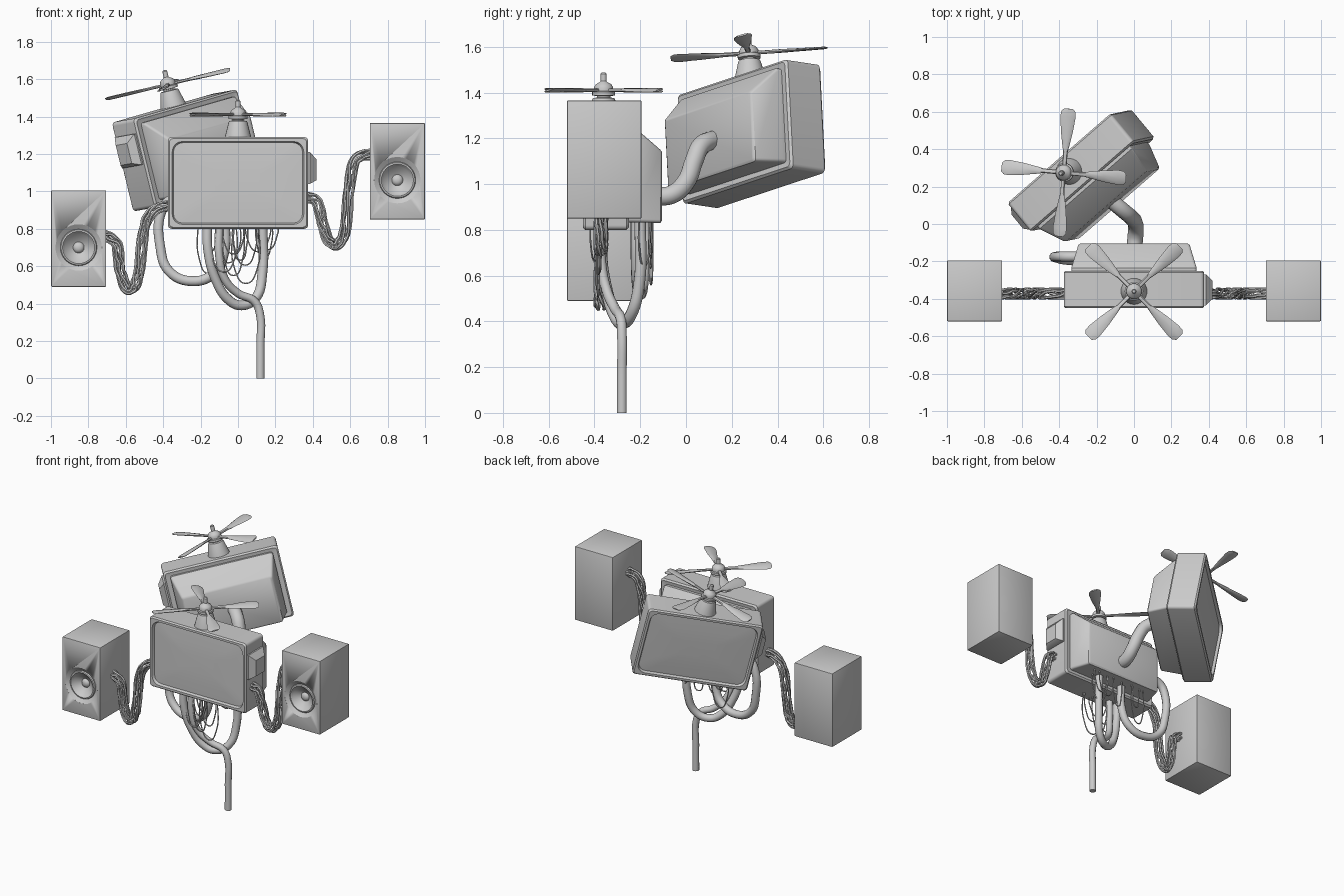
import bpy, bmesh, math, random
from mathutils import Vector, Matrix

if "Cube" in bpy.data.objects:
    bpy.data.objects.remove(bpy.data.objects["Cube"])

random.seed(4)


def finish(name, bm, smooth=35):
    bmesh.ops.recalc_face_normals(bm, faces=bm.faces)
    me = bpy.data.meshes.new(name)
    bm.to_mesh(me)
    bm.free()
    ob = bpy.data.objects.new(name, me)
    bpy.context.collection.objects.link(ob)
    activate(ob)
    bpy.ops.object.shade_smooth_by_angle(angle=math.radians(smooth))
    return ob


def activate(ob):
    bpy.ops.object.select_all(action='DESELECT')
    ob.select_set(True)
    bpy.context.view_layer.objects.active = ob


def skin(bm, rings, caps=True):
    rings = [[bm.verts.new(p) for p in r] for r in rings]
    n = len(rings[0])
    for a, b in zip(rings, rings[1:]):
        for i in range(n):
            bm.faces.new((a[i], a[(i + 1) % n], b[(i + 1) % n], b[i]))
    if caps:
        bm.faces.new(rings[0])
        bm.faces.new(rings[-1])


def rounded(w, h, r, y, zc):
    """Rounded rectangle in the xz plane; w and h are half sizes."""
    pts = []
    for k, (sx, sz) in enumerate([(1, 1), (-1, 1), (-1, -1), (1, -1)]):
        for j in range(5):
            a = math.pi / 2 * (k + j / 4)
            pts.append((sx * (w - r) + r * math.cos(a), y, zc + sz * (h - r) + r * math.sin(a)))
    return pts


def loft(name, loops):
    bm = bmesh.new()
    skin(bm, [rounded(*l) for l in loops])
    return finish(name, bm)


def lathe(name, profile, mat, n=32):
    bm = bmesh.new()
    skin(bm, [[mat @ Vector((r * math.cos(math.tau * i / n), r * math.sin(math.tau * i / n), z))
               for i in range(n)] for r, z in profile])
    return finish(name, bm)


def box(name, lo, hi, bevel=0.006):
    bm = bmesh.new()
    size, mid = Vector(hi) - Vector(lo), (Vector(hi) + Vector(lo)) / 2
    bmesh.ops.create_cube(bm, size=1, matrix=Matrix.Translation(mid) @ Matrix.Diagonal((*size, 1)))
    bmesh.ops.bevel(bm, geom=bm.edges[:], offset=bevel, segments=2, affect='EDGES', profile=0.5)
    return finish(name, bm)


def tubes(name, paths, radius, res=3):
    cu = bpy.data.curves.new(name, 'CURVE')
    cu.dimensions, cu.bevel_depth, cu.bevel_resolution = '3D', radius, res
    cu.resolution_u, cu.use_fill_caps = 6, True
    for path in paths:
        sp = cu.splines.new('BEZIER')
        sp.bezier_points.add(len(path) - 1)
        for bp, p in zip(sp.bezier_points, path):
            bp.co = p
            bp.handle_left_type = bp.handle_right_type = 'AUTO'
    ob = bpy.data.objects.new(name, cu)
    bpy.context.collection.objects.link(ob)
    activate(ob)
    bpy.ops.object.convert(target='MESH')
    bpy.ops.object.shade_smooth_by_angle(angle=math.radians(50))
    return ob


# Monitor casing with rounded bezel and slightly bulging recessed screen
zc = 1.045
monitor = [
    loft("monitor_frame", [
        (0.34, 0.21, 0.02, -0.255, zc), (0.365, 0.235, 0.02, -0.25, zc),
        (0.375, 0.245, 0.02, -0.26, zc), (0.375, 0.245, 0.02, -0.44, zc),
        (0.367, 0.237, 0.02, -0.45, zc), (0.352, 0.222, 0.055, -0.45, zc),
        (0.345, 0.215, 0.05, -0.432, zc), (0.25, 0.14, 0.04, -0.437, zc),
        (0.12, 0.06, 0.02, -0.439, zc)]),
    # Tapered rear housing
    loft("rear_housing", [
        (0.335, 0.212, 0.015, -0.27, 1.045), (0.335, 0.212, 0.015, -0.235, 1.045),
        (0.298, 0.160, 0.015, -0.112, 0.990), (0.288, 0.150, 0.012, -0.105, 0.990)]),
]
# Side control block
bm = bmesh.new()
skin(bm, [[(x, y0, z0), (x, y1, z0), (x, y1, z1), (x, y0, z1)] for x, y0, y1, z0, z1 in
          [(0.36, -0.435, -0.27, 1.04, 1.21), (0.385, -0.435, -0.27, 1.04, 1.21),
           (0.42, -0.40, -0.305, 1.06, 1.17)]])
monitor.append(finish("side_control", bm))

# Fan hub and mount
HUB = Vector((0, -0.36, 1.41))
monitor.append(lathe("fan_hub", [
    (0.072, -0.13), (0.068, -0.11), (0.05, -0.04), (0.047, -0.034), (0.03, -0.032), (0.03, -0.025),
    (0.05, -0.023), (0.05, -0.008), (0.042, -0.004), (0.042, 0.012), (0.034, 0.026), (0.016, 0.036),
    (0.013, 0.04), (0.013, 0.072), (0.008, 0.078)], Matrix.Translation(HUB), 24))

# Four paddle blades with a slight pitch
bm = bmesh.new()
for k in range(4):
    m = (Matrix.Translation(HUB) @ Matrix.Rotation(math.radians(45 + 90 * k), 4, 'Z')
         @ Matrix.Rotation(math.radians(12), 4, 'X'))
    skin(bm, [[m @ Vector((r, w * c, t * s)) for c, s in
               [(1, 0), (0.7, 0.8), (0, 1), (-0.7, 0.8), (-1, 0), (-0.7, -0.8), (0, -1), (0.7, -0.8)]]
              for r, w, t in [(0.03, 0.012, 0.008), (0.11, 0.012, 0.008), (0.15, 0.02, 0.008),
                              (0.22, 0.032, 0.007), (0.30, 0.041, 0.006), (0.328, 0.038, 0.006),
                              (0.343, 0.024, 0.004)]])
monitor.append(finish("fan_blades", bm))

# Second, tilted monitor facing back and left
az = Vector((-0.235, -0.05, 0.97)).normalized()
ax = Vector((-0.755, -0.656, 0))
ax.z = -(ax.x * az.x + ax.y * az.y) / az.z
ax.normalize()
rot = Matrix((ax, az.cross(ax), az)).transposed().to_4x4()
tilt = Matrix.Translation((-0.375, 0.275, 1.572)) @ rot @ Matrix.Translation(-HUB)
for ob in monitor:
    c = ob.copy()
    c.name = "rear_" + ob.name
    c.matrix_world = tilt
    bpy.context.collection.objects.link(c)

# Speakers: cabinet with a recessed driver
for side, cx, z0 in (("right", 0.852, 0.85), ("left", -0.852, 0.49)):
    cab = box(side + "_speaker", (cx - 0.147, -0.52, z0), (cx + 0.147, -0.195, z0 + 0.515), 0.004)
    face = Matrix.Translation((cx, -0.52, z0 + 0.21)) @ Matrix.Rotation(math.pi / 2, 4, 'X')
    cut = lathe("cutter", [(0.124, -0.07), (0.124, 0.02)], face)
    activate(cab)
    mod = cab.modifiers.new("recess", 'BOOLEAN')
    mod.object, mod.solver = cut, 'EXACT'
    bpy.ops.object.modifier_apply(modifier=mod.name)
    bpy.data.objects.remove(cut)
    lathe(side + "_driver", [
        (0.124, -0.065), (0.1245, 0), (0.098, -0.018), (0.094, -0.01), (0.086, -0.008), (0.079, -0.015),
        (0.074, -0.024), (0.03, -0.05), (0.026, -0.042), (0.016, -0.035), (0.005, -0.033)], face)


# Twisted cable bundles from the monitor to each speaker
def bundle(name, pts, y=-0.372, strands=6, ring=0.024):
    P = [Vector((x, y, z)) for x, z in pts]
    Q = [P[0]] + P + [P[-1]]
    line = []
    for a, b, c, d in zip(Q, Q[1:], Q[2:], Q[3:]):
        for j in range(4):
            t = j / 4
            line.append(0.5 * (2 * b + (c - a) * t + (2 * a - 5 * b + 4 * c - d) * t * t
                               + (3 * b - a - 3 * c + d) * t ** 3))
    line.append(P[-1])
    paths = []
    for s in range(strands):
        path = []
        for i, p in enumerate(line):
            tan = (line[min(i + 1, len(line) - 1)] - line[max(i - 1, 0)]).normalized()
            nrm = tan.cross(Vector((0, 1, 0)))
            ang = math.tau * s / strands + i * 0.2 + random.uniform(-0.25, 0.25)
            path.append(p + ring * (nrm * math.cos(ang) + Vector((0, 1, 0)) * math.sin(ang)))
        paths.append(path)
    tubes(name, paths, 0.0085, 1)


bundle("right_cables", [(0.35, 0.97), (0.42, 0.945), (0.455, 0.82), (0.485, 0.735), (0.535, 0.72),
                        (0.575, 0.80), (0.595, 1.02), (0.63, 1.17), (0.72, 1.20)])
bundle("left_cables", [(-0.35, 0.925), (-0.44, 0.905), (-0.50, 0.81), (-0.525, 0.6), (-0.55, 0.50),
                       (-0.595, 0.48), (-0.63, 0.58), (-0.65, 0.72), (-0.72, 0.765)])

# Support pole, hanging pipe loops and the neck to the second monitor
tubes("support_pole", [[(0.12, -0.28, 0), (0.12, -0.28, 0.18), (0.118, -0.28, 0.34), (0.09, -0.285, 0.41),
                        (0.0, -0.31, 0.455), (-0.07, -0.345, 0.53), (-0.10, -0.37, 0.65),
                        (-0.10, -0.37, 0.83)]], 0.022)
tubes("front_pipe_loop", [[(-0.165, -0.37, 0.83), (-0.16, -0.37, 0.68), (-0.12, -0.345, 0.53),
                           (-0.05, -0.31, 0.42), (0.02, -0.28, 0.39), (0.095, -0.24, 0.43),
                           (0.13, -0.205, 0.56), (0.13, -0.20, 0.85)]], 0.026)
tubes("side_pipe_loop", [[(-0.26, -0.175, 0.96), (-0.36, -0.175, 0.955), (-0.41, -0.175, 0.89),
                          (-0.415, -0.18, 0.70), (-0.37, -0.19, 0.575), (-0.25, -0.20, 0.52),
                          (-0.13, -0.21, 0.56), (-0.075, -0.215, 0.67), (-0.07, -0.215, 0.85)]], 0.027)
tubes("neck_pipe", [[(0.0, -0.14, 0.945), (0.008, -0.06, 0.955), (0.008, 0.0, 1.01), (-0.015, 0.035, 1.10),
                     (-0.05, 0.065, 1.165), (-0.14, 0.14, 1.20)]], 0.042)

# Thin wires drooping under the monitor
loops = []
for i in range(12):
    x0 = random.uniform(-0.25, 0.1)
    x1 = x0 + random.uniform(0.06, 0.14)
    y0 = -0.16 if i % 2 else -0.38
    y1 = y0 + random.uniform(-0.05, 0.02)
    low = random.uniform(0.50, 0.70)
    loops.append([(x0, y0, 0.85), (x0 + 0.005, y0, low + 0.08), ((x0 + x1) / 2, (y0 + y1) / 2, low),
                  (x1 - 0.005, y1, low + 0.08), (x1, y1, 0.85)])
tubes("hanging_wires", loops, 0.004, 1)
